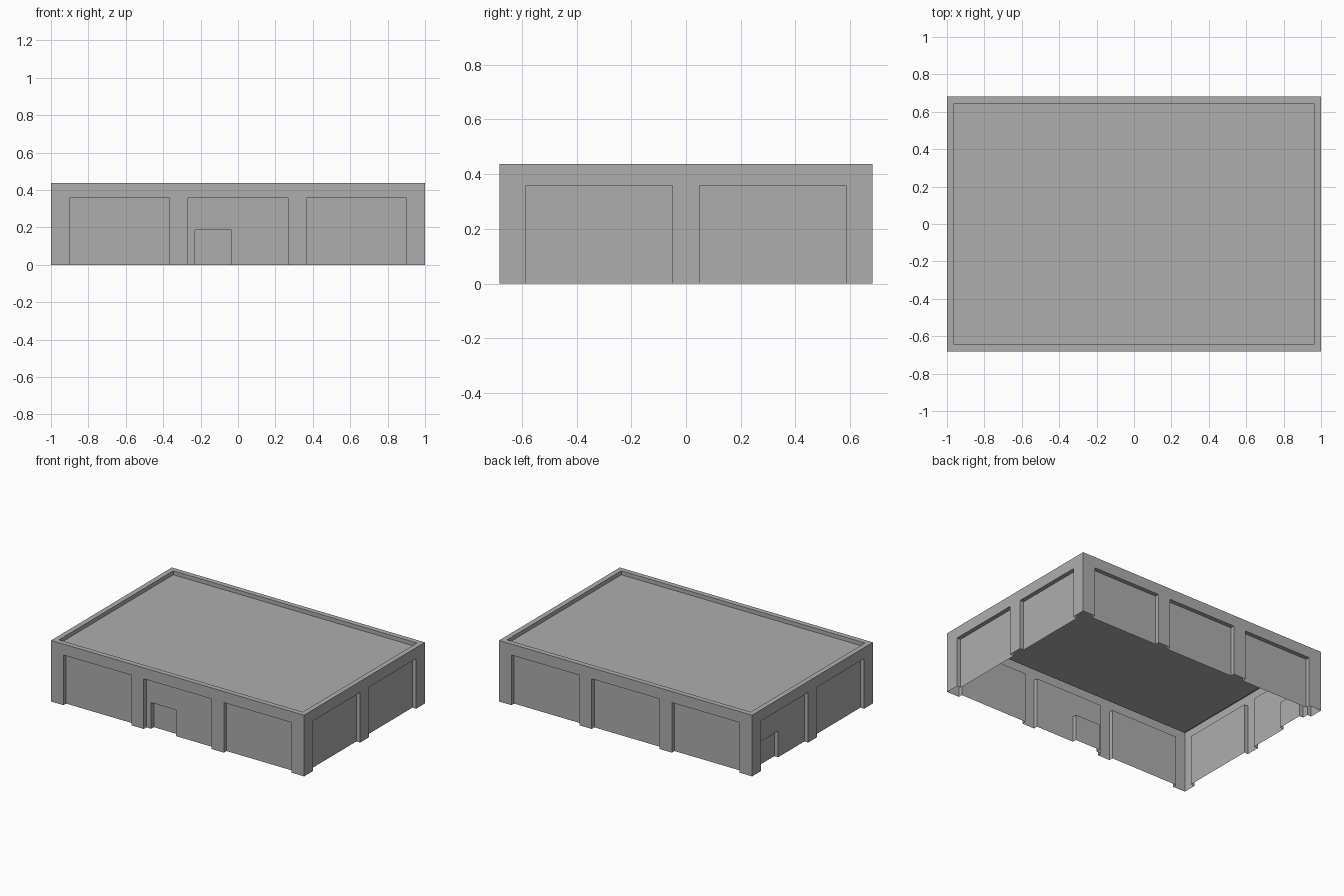
import bpy, bmesh
from mathutils import Vector

if "Cube" in bpy.data.objects:
    bpy.data.objects.remove(bpy.data.objects["Cube"])

HX, HY, H = 1.0, 0.682, 0.437      # half length, half width, height
PIL, BAY, BAY_TOP = 0.098, 0.536, 0.358
STEP = 0.03                        # depth of each recess
DOOR_W, DOOR_TOP = 0.195, 0.187

grey = bpy.data.materials.new("concrete_grey")
grey.diffuse_color = (0.42, 0.42, 0.42, 1)
grey.use_nodes = True
grey.node_tree.nodes["Principled BSDF"].inputs["Base Color"].default_value = grey.diffuse_color


def finish(name, bm):
    bmesh.ops.remove_doubles(bm, verts=bm.verts, dist=1e-5)
    me = bpy.data.meshes.new(name)
    bm.to_mesh(me)
    bm.free()
    me.materials.append(grey)
    ob = bpy.data.objects.new(name, me)
    bpy.context.collection.objects.link(ob)


def quad(bm, pts):
    bm.faces.new([bm.verts.new(p) for p in pts])


def sheet(bm, P, u0, u1, top, depth, openings):
    """Flat wall sheet with ground-level recesses: (left, right, top, nested openings)."""
    def flat(a, b, z0, z1):
        quad(bm, [P(a, depth, z0), P(b, depth, z0), P(b, depth, z1), P(a, depth, z1)])
    if not openings:
        flat(u0, u1, 0, top)
        return
    d2 = depth + STEP
    head = openings[0][2]
    flat(u0, u1, head, top)
    edge = u0
    for a, b, t, nested in openings:
        flat(edge, a, 0, t)
        # jambs and soffit
        quad(bm, [P(a, depth, 0), P(a, d2, 0), P(a, d2, t), P(a, depth, t)])
        quad(bm, [P(b, d2, 0), P(b, depth, 0), P(b, depth, t), P(b, d2, t)])
        quad(bm, [P(a, depth, t), P(a, d2, t), P(b, d2, t), P(b, depth, t)])
        sheet(bm, P, a, b, t, d2, nested)
        edge = b
    flat(edge, u1, 0, head)


def wall(name, u, n, half, dist, bays, door_bay=None, door_left=0):
    u, n = Vector(u), Vector(n)

    def P(a, d, z):
        return u * a + n * (dist - d) + Vector((0, 0, z))
    pitch = (2 * half - PIL) / bays
    openings = []
    for i in range(bays):
        a = -half + PIL + i * pitch
        door = [(door_left, door_left + DOOR_W, DOOR_TOP, [])] if i == door_bay else []
        openings.append((a, a + pitch - PIL, BAY_TOP, door))
    bm = bmesh.new()
    sheet(bm, P, -half, half, H, 0, openings)
    finish(name, bm)


# Four panelled walls, doors on the front and left
wall("front_wall", (1, 0, 0), (0, -1, 0), HX, HY, 3, 1, -0.23)
wall("right_wall", (0, 1, 0), (1, 0, 0), HY, HX, 2)
wall("back_wall", (-1, 0, 0), (0, 1, 0), HX, HY, 3)
wall("left_wall", (0, -1, 0), (-1, 0, 0), HY, HX, 2, 0, -0.54)

# Parapet rim and sunken roof
RIM, SINK = 0.037, 0.028


def ring(inset, z):
    x, y = HX - inset, HY - inset
    return [(-x, -y, z), (x, -y, z), (x, y, z), (-x, y, z)]


bm = bmesh.new()
loops = [ring(0, H), ring(RIM, H), ring(RIM, H - SINK)]
for lo, li in zip(loops, loops[1:]):
    for i in range(4):
        j = (i + 1) % 4
        quad(bm, [lo[i], lo[j], li[j], li[i]])
quad(bm, loops[-1])
finish("roof_and_parapet", bm)
